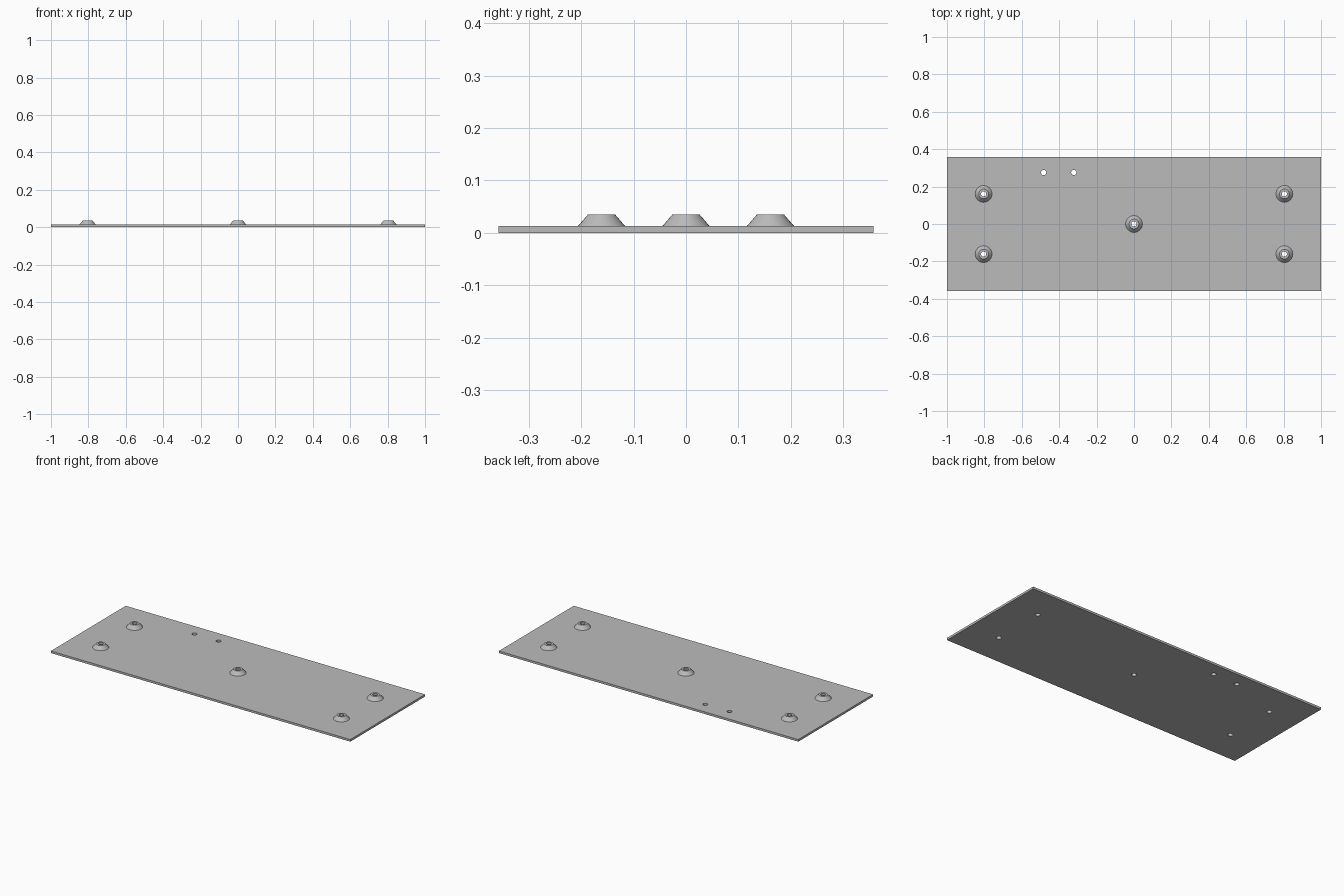
import bpy
import bmesh
import math

cube = bpy.data.objects.get("Cube")
if cube:
    bpy.data.objects.remove(cube, do_unlink=True)

LENGTH, DEPTH, THICK = 2.0, 0.714, 0.013
BOSS_TOP = 0.035
HOLE_R = 0.014
SIDES = 32
BOSSES = [(0, 0)] + [(x, y) for x in (-0.804, 0.804) for y in (-0.161, 0.161)]
PIN_HOLES = [(-0.483, 0.275), (-0.322, 0.275)]

grey = bpy.data.materials.new("plain grey")
grey.use_nodes = True
colour = (0.5, 0.5, 0.5, 1)
grey.diffuse_color = colour
grey.node_tree.nodes["Principled BSDF"].inputs["Base Color"].default_value = colour


def finish(bm, name):
    bmesh.ops.recalc_face_normals(bm, faces=bm.faces)
    mesh = bpy.data.meshes.new(name)
    bm.to_mesh(mesh)
    bm.free()
    obj = bpy.data.objects.new(name, mesh)
    bpy.context.collection.objects.link(obj)
    mesh.materials.append(grey)
    return obj


def smooth(obj):
    bpy.ops.object.select_all(action="DESELECT")
    obj.select_set(True)
    bpy.context.view_layer.objects.active = obj
    bpy.ops.object.shade_smooth_by_angle(angle=math.radians(30))


# Flat base plate
bm = bmesh.new()
bmesh.ops.create_cube(bm, size=1)
bmesh.ops.scale(bm, vec=(LENGTH, DEPTH, THICK), verts=bm.verts)
bmesh.ops.translate(bm, vec=(0, 0, THICK / 2), verts=bm.verts)
plate = finish(bm, "base_plate")

# Drill all the round holes through the plate
bm = bmesh.new()
for x, y in BOSSES + PIN_HOLES:
    made = bmesh.ops.create_cone(bm, cap_ends=True, segments=SIDES,
                                 radius1=HOLE_R, radius2=HOLE_R, depth=0.1)
    bmesh.ops.translate(bm, vec=(x, y, 0), verts=made["verts"])
drills = finish(bm, "hole_cutter")
drills.hide_render = True
cut = plate.modifiers.new("holes", "BOOLEAN")
cut.operation = "DIFFERENCE"
cut.solver = "EXACT"
cut.object = drills
bpy.context.view_layer.objects.active = plate
bpy.ops.object.modifier_apply(modifier=cut.name)
bpy.data.objects.remove(drills, do_unlink=True)
smooth(plate)

# Tapered bosses: outer cone, flat rim and bore, swept around the hole
PROFILE = [(0.045, THICK), (0.026, BOSS_TOP), (HOLE_R, BOSS_TOP), (HOLE_R, THICK)]
for number, (x, y) in enumerate(BOSSES, 1):
    bm = bmesh.new()
    rings = []
    for radius, z in PROFILE:
        angles = [math.tau * i / SIDES for i in range(SIDES)]
        rings.append([bm.verts.new((x + radius * math.cos(a), y + radius * math.sin(a), z))
                      for a in angles])
    for low, high in zip(rings, rings[1:]):
        for i in range(SIDES):
            j = (i + 1) % SIDES
            bm.faces.new((low[i], low[j], high[j], high[i]))
    boss = finish(bm, f"boss_{number}")
    # An open shell is fixed to face outward from the cone
    cone = boss.data.polygons[0]
    if cone.normal.z < 0:
        boss.data.flip_normals()
    smooth(boss)
